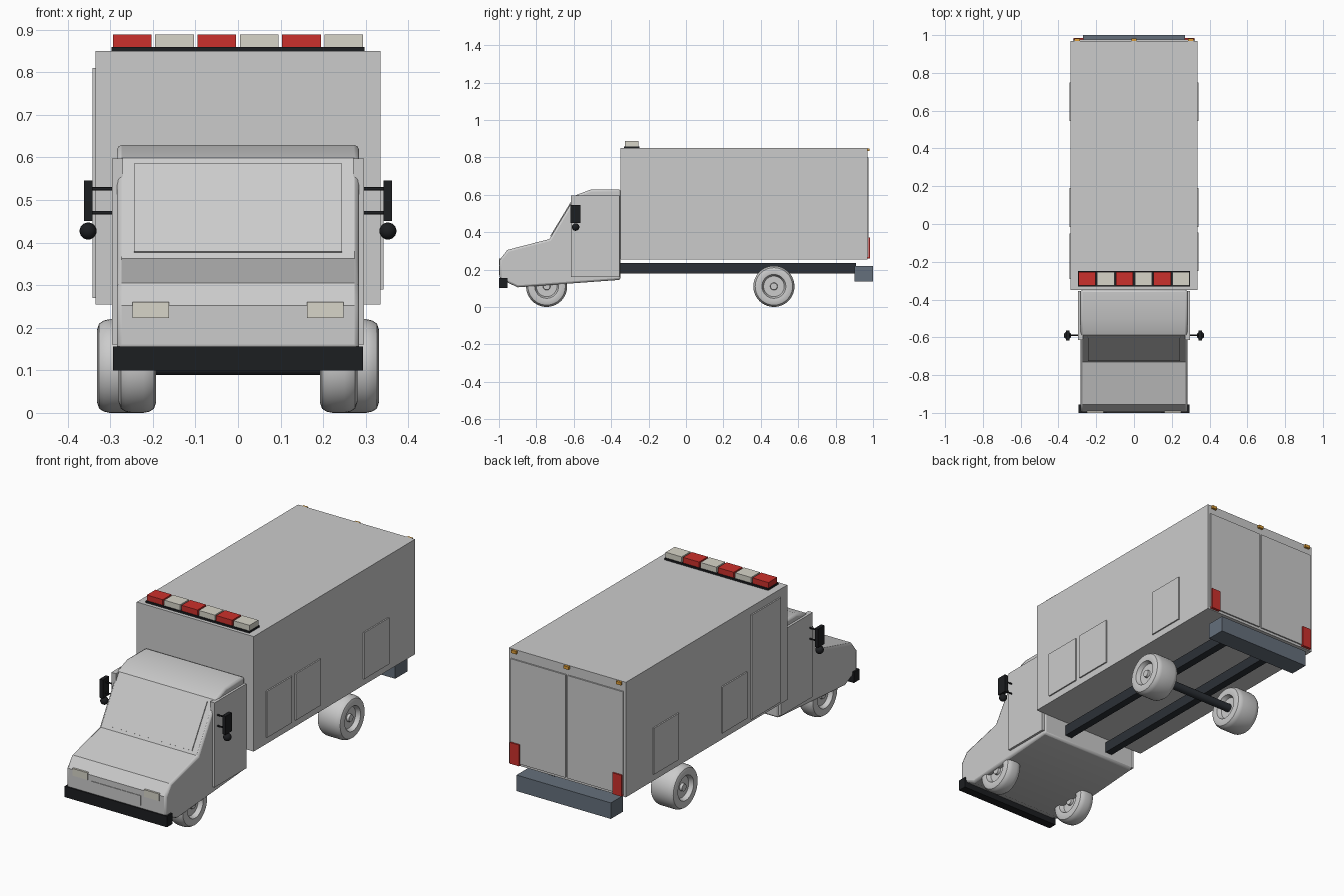
import bpy, bmesh, math
from mathutils import Matrix

if "Cube" in bpy.data.objects:
    bpy.data.objects.remove(bpy.data.objects["Cube"])


def material(name, color):
    m = bpy.data.materials.new(name)
    m.diffuse_color = (*color, 1)
    m.use_nodes = True
    m.node_tree.nodes["Principled BSDF"].inputs["Base Color"].default_value = m.diffuse_color
    return m


RED = material("red_lens", (0.6, 0.03, 0.025))
CREAM = material("clear_lens", (0.68, 0.66, 0.58))
BLACK = material("black_trim", (0.012, 0.013, 0.015))
STEEL = material("dark_steel", (0.025, 0.03, 0.037))
BLUE = material("blue_grey", (0.13, 0.16, 0.2))
AMBER = material("amber_lens", (0.75, 0.35, 0.04))


def finish(name, bm, mat=None, smooth=False):
    bmesh.ops.recalc_face_normals(bm, faces=bm.faces)
    mesh = bpy.data.meshes.new(name)
    bm.to_mesh(mesh)
    bm.free()
    ob = bpy.data.objects.new(name, mesh)
    bpy.context.collection.objects.link(ob)
    if mat:
        mesh.materials.append(mat)
    if smooth:
        bpy.ops.object.select_all(action='DESELECT')
        ob.select_set(True)
        bpy.context.view_layer.objects.active = ob
        bpy.ops.object.shade_smooth_by_angle(angle=math.radians(35))
    return ob


def box(name, x, y, z, mat=None):
    """Box from (min, max) ranges."""
    bm = bmesh.new()
    bmesh.ops.create_cube(bm, size=1)
    for v in bm.verts:
        v.co = [(r[0] + r[1]) / 2 + c * (r[1] - r[0]) for c, r in zip(v.co, (x, y, z))]
    return finish(name, bm, mat)


def rod(name, x, y, z, radius, mat, sides=12):
    """Cylinder along x."""
    bm = bmesh.new()
    bmesh.ops.create_cone(bm, cap_ends=True, segments=sides, radius1=radius, radius2=radius,
                          depth=x[1] - x[0],
                          matrix=Matrix.Translation(((x[0] + x[1]) / 2, y, z))
                          @ Matrix.Rotation(math.pi / 2, 4, 'Y'))
    return finish(name, bm, mat, True)


def wheel(name, x, y, half, side):
    """Lathe a dished tyre and rim around the x axis."""
    profile = [(0.0, half - 0.012), (0.018, half - 0.012), (0.02, half - 0.025), (0.055, half - 0.025),
               (0.064, half - 0.003), (0.085, half), (0.1, half - 0.005), (0.107, half - 0.016),
               (0.11, half - 0.03)]
    profile += [(r, -u) for r, u in reversed(profile)]
    bm = bmesh.new()
    verts = [bm.verts.new((side * (x + u), y, 0.11 + r)) for r, u in profile]
    edges = [bm.edges.new(p) for p in zip(verts, verts[1:])]
    bmesh.ops.spin(bm, geom=verts + edges, cent=(0, y, 0.11), axis=(1, 0, 0),
                   angle=2 * math.pi, steps=40)
    bmesh.ops.remove_doubles(bm, verts=bm.verts, dist=0.0001)
    finish(name, bm, None, True)


# Cargo body and chassis
box("cargo_body", (-0.335, 0.335), (-0.35, 0.97), (0.255, 0.85))
box("rear_step_bumper", (-0.27, 0.27), (0.9, 1.0), (0.137, 0.22), BLUE)
rod("rear_axle", (-0.22, 0.22), 0.47, 0.11, 0.021, STEEL, 20)

# Cab: side profile extruded across the width
profile = [(-0.996, 0.15), (-0.996, 0.252), (-0.955, 0.305), (-0.73, 0.363), (-0.588, 0.598),
           (-0.505, 0.629), (-0.35, 0.629), (-0.35, 0.145), (-0.9, 0.105)]
bm = bmesh.new()
face = bm.faces.new([bm.verts.new((-0.284, y, z)) for y, z in profile])
new = bmesh.ops.extrude_face_region(bm, geom=[face])["geom"]
bmesh.ops.translate(bm, vec=(0.568, 0, 0), verts=[v for v in new if isinstance(v, bmesh.types.BMVert)])
cab = finish("cab", bm, None, True)
bevel = cab.modifiers.new("soft_edges", 'BEVEL')
bevel.width = 0.011
bevel.segments = 2
bevel.limit_method = 'ANGLE'
bevel.angle_limit = math.radians(50)

# Windscreen slab lying on the sloped face
slope = math.atan2(0.598 - 0.363, -0.588 + 0.73)
screen = box("windscreen", (-0.244, 0.244), (-0.121, 0.121), (-0.005, 0.004))
screen.location = (0, -0.659 - 0.001, 0.4805)
screen.rotation_euler.x = slope

# Front details
box("front_bumper", (-0.293, 0.293), (-1.0, -0.955), (0.1, 0.156), BLACK)
box("grille_panel", (-0.142, 0.142), (-0.999, -0.98), (0.172, 0.222))

# Parts mirrored on both sides
for s, tag in ((-1, "left"), (1, "right")):
    def sx(a, b):
        return tuple(sorted((s * a, s * b)))
    box(f"headlight_{tag}", sx(0.162, 0.248), (-1.0, -0.97), (0.223, 0.26), CREAM)
    box(f"cab_door_{tag}", sx(0.27, 0.296), (-0.614, -0.355), (0.16, 0.597))
    box(f"frame_rail_{tag}", sx(0.11, 0.15), (-0.4, 0.91), (0.18, 0.235), STEEL)
    box(f"rear_door_{tag}", sx(0.006, 0.322), (0.96, 0.977), (0.268, 0.8))
    box(f"tail_light_{tag}", sx(0.268, 0.32), (0.965, 0.985), (0.26, 0.37), RED)
    # Side mirror with two arms and a round lower mirror
    box(f"mirror_{tag}", sx(0.342, 0.361), (-0.617, -0.565), (0.45, 0.546), BLACK)
    for i, z in enumerate((0.47, 0.526)):
        rod(f"mirror_arm_{tag}_{i}", sx(0.285, 0.35), -0.59, z, 0.004, BLACK)
    bm = bmesh.new()
    bmesh.ops.create_uvsphere(bm, u_segments=20, v_segments=12, radius=0.02,
                              matrix=Matrix.Translation((s * 0.352, -0.59, 0.427)))
    finish(f"round_mirror_{tag}", bm, BLACK, True)
    # Wheels
    wheel(f"front_wheel_{tag}", 0.236, -0.745, 0.044, s)
    wheel(f"rear_wheel_{tag}", 0.262, 0.47, 0.069, s)
    # Compartment doors; the left front one is a tall entry door
    front = (-0.29, -0.05, 0.27, 0.81) if s < 0 else (-0.25, -0.045, 0.29, 0.53)
    for i, (y0, y1, z0, z1) in enumerate((front, (-0.015, 0.19, 0.29, 0.53), (0.545, 0.75, 0.29, 0.53))):
        box(f"side_hatch_{tag}_{i}", sx(0.32, 0.342), (y0, y1), (z0, z1))

# Rear marker lights
for i, x in enumerate((-0.3, 0, 0.3)):
    box(f"marker_light_{i}", (x - 0.014, x + 0.014), (0.962, 0.982), (0.833, 0.848), AMBER)

# Roof light bar
box("light_bar_base", (-0.297, 0.297), (-0.332, -0.248), (0.848, 0.859), BLACK)
for i in range(6):
    x = -0.2485 + i * 0.0994
    box(f"light_bar_lens_{i}", (x - 0.0455, x + 0.0455), (-0.326, -0.254), (0.858, 0.888),
        CREAM if i % 2 else RED)
